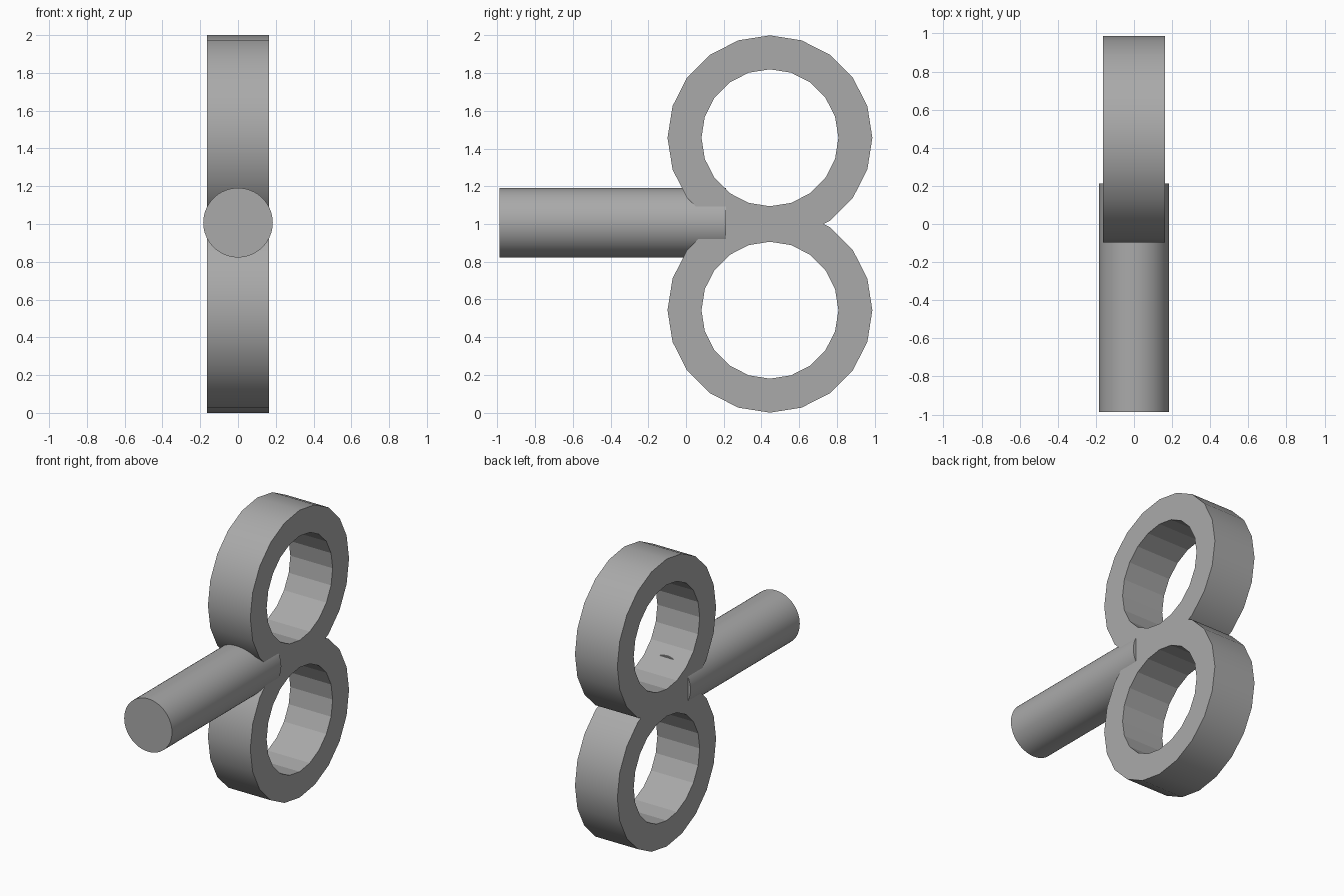
import bpy, bmesh
from math import sin, cos, pi, radians
from mathutils import Matrix

cube = bpy.data.objects.get("Cube")
if cube:
    bpy.data.objects.remove(cube, do_unlink=True)

grey = bpy.data.materials.new("plain grey")
grey.use_nodes = True
colour = (0.4, 0.4, 0.4, 1)
grey.diffuse_color = colour
grey.node_tree.nodes["Principled BSDF"].inputs["Base Color"].default_value = colour


def add_object(name, bm):
    bmesh.ops.recalc_face_normals(bm, faces=bm.faces)
    mesh = bpy.data.meshes.new(name)
    bm.to_mesh(mesh)
    bm.free()
    mesh.materials.append(grey)
    obj = bpy.data.objects.new(name, mesh)
    bpy.context.collection.objects.link(obj)
    return obj


def ring(name, z, outer=0.543, inner=0.363, half_width=0.163, sides=20):
    """Flat-sided band around the x axis: smooth outside, faceted inside."""
    bm = bmesh.new()
    profile = [(-half_width, outer), (half_width, outer),
               (half_width, inner), (-half_width, inner)]
    loops = []
    for i in range(sides):
        a = 2 * pi * i / sides
        loops.append([bm.verts.new((x, 0.445 + r * cos(a), z + r * sin(a)))
                      for x, r in profile])
    for i in range(sides):
        a, b = loops[i], loops[(i + 1) % sides]
        for k in range(4):
            n = (k + 1) % 4
            face = bm.faces.new((a[k], a[n], b[n], b[k]))
            face.smooth = k == 0
    # keep the rims crisp
    bm.normal_update()
    for edge in bm.edges:
        edge.smooth = edge.calc_face_angle(0) < radians(40)
    return add_object(name, bm)


# Two stacked rings that overlap by one band thickness
ring("upper_ring", 1.457)
ring("lower_ring", 0.543)

# Round handle running forward from the joint between the rings
front, back = -0.988, 0.213
bm = bmesh.new()
bmesh.ops.create_cone(
    bm, cap_ends=True, segments=64, radius1=0.184, radius2=0.184,
    depth=back - front,
    matrix=Matrix.Translation((0, (front + back) / 2, 1.007))
    @ Matrix.Rotation(pi / 2, 4, 'X'))
for face in bm.faces:
    face.smooth = len(face.verts) == 4
for edge in bm.edges:
    edge.smooth = edge.calc_face_angle(0) < radians(40)
add_object("handle", bm)
